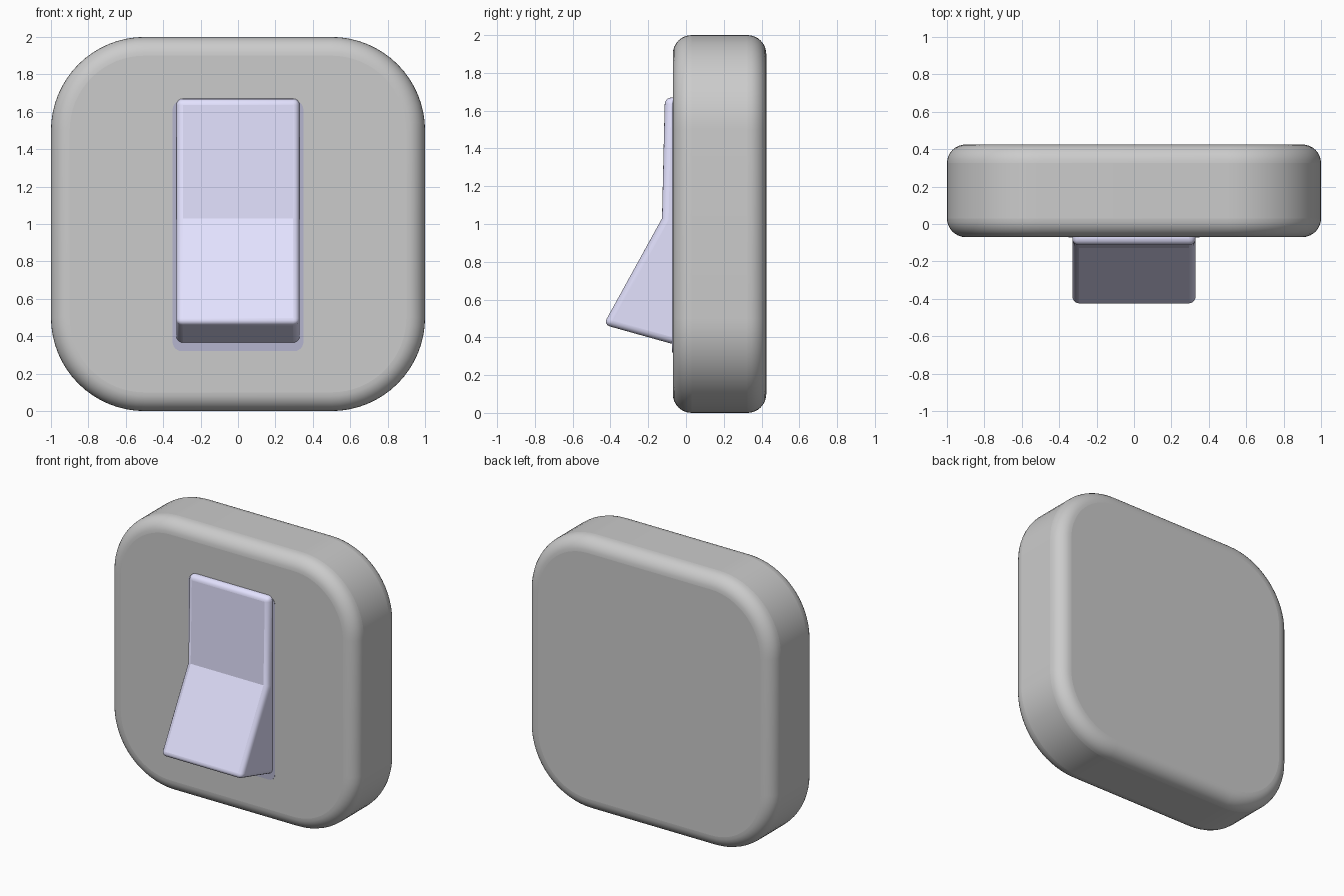
import bpy, bmesh, math

if "Cube" in bpy.data.objects:
    bpy.data.objects.remove(bpy.data.objects["Cube"])


def material(name, color):
    m = bpy.data.materials.new(name)
    m.diffuse_color = color
    m.use_nodes = True
    m.node_tree.nodes["Principled BSDF"].inputs["Base Color"].default_value = m.diffuse_color
    return m


def rounded_rect(hx, z0, z1, r, steps):
    """Outline in the x-z plane with rounded corners."""
    pts = []
    corners = [(hx - r, z1 - r), (r - hx, z1 - r), (r - hx, z0 + r), (hx - r, z0 + r)]
    for i, (cx, cz) in enumerate(corners):
        for s in range(steps + 1):
            a = math.pi / 2 * (i + s / steps)
            pts.append((cx + r * math.cos(a), cz + r * math.sin(a)))
    return pts


def prism(name, start, offset, bevel=0, segments=4, mat=None):
    """Extrude a closed 3D outline along an offset, then round its edges."""
    bm = bmesh.new()
    face = bm.faces.new([bm.verts.new(p) for p in start])
    ext = bmesh.ops.extrude_face_region(bm, geom=[face], use_keep_orig=True)
    verts = [g for g in ext["geom"] if isinstance(g, bmesh.types.BMVert)]
    bmesh.ops.translate(bm, verts=verts, vec=offset)
    bmesh.ops.recalc_face_normals(bm, faces=bm.faces)
    me = bpy.data.meshes.new(name)
    bm.to_mesh(me)
    bm.free()
    ob = bpy.data.objects.new(name, me)
    bpy.context.collection.objects.link(ob)
    if mat:
        me.materials.append(mat)
    if bevel:
        b = ob.modifiers.new("rounded_edges", "BEVEL")
        b.width = bevel
        b.segments = segments
        b.limit_method = "ANGLE"
        b.angle_limit = math.radians(40)
    bpy.ops.object.select_all(action="DESELECT")
    ob.select_set(True)
    bpy.context.view_layer.objects.active = ob
    bpy.ops.object.shade_smooth_by_angle(angle=math.radians(25))
    return ob


lavender = material("lavender", (0.77, 0.76, 1.0, 1))
dark_lavender = material("dark_lavender", (0.46, 0.46, 0.62, 1))

# Wall plate with large corners and soft edges
plate = [(x, -0.07, z) for x, z in rounded_rect(1.0, 0.0, 2.0, 0.5, 16)]
prism("wall_plate", plate, (0, 0.495, 0), bevel=0.1, segments=8)

# Thin darker surround behind the rocker
surround = [(x, -0.073, z) for x, z in rounded_rect(0.35, 0.32, 1.66, 0.05, 6)]
prism("rocker_surround", surround, (0, 0.02, 0), mat=dark_lavender)

# Bent rocker, its lower half sticking out
profile = [(0.0, 1.67), (-0.112, 1.67), (-0.127, 1.03), (-0.437, 0.467), (0.0, 0.345)]
prism("rocker", [(-0.33, y, z) for y, z in profile], (0.66, 0, 0),
      bevel=0.035, segments=4, mat=lavender)
